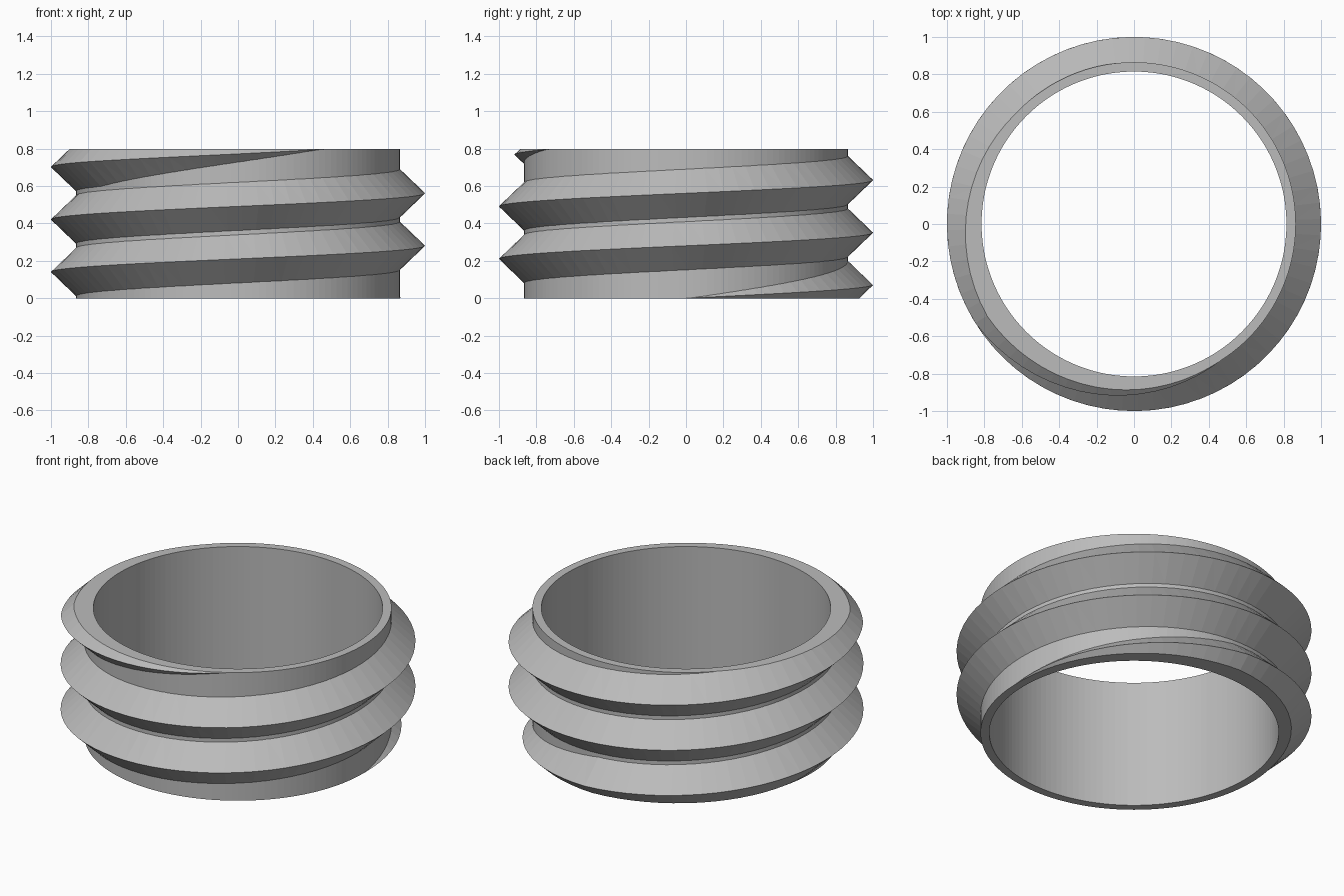
import bpy, bmesh, math

HEIGHT, PITCH = 0.797, 0.2807
BORE, CORE, CREST = 0.815, 0.865, 1.0
HALF_WIDTH = 0.132           # half the thread's base height
SIDES = 72
TURNS = HEIGHT / PITCH

old = bpy.data.objects.get("Cube")
if old:
    bpy.data.objects.remove(old, do_unlink=True)

grey = bpy.data.materials.new("plain grey")
grey.use_nodes = True
grey.diffuse_color = (0.5, 0.5, 0.5, 1)
grey.node_tree.nodes["Principled BSDF"].inputs["Base Color"].default_value = (0.5, 0.5, 0.5, 1)


def make_object(name, bm):
    bmesh.ops.recalc_face_normals(bm, faces=bm.faces)
    mesh = bpy.data.meshes.new(name)
    bm.to_mesh(mesh)
    bm.free()
    mesh.materials.append(grey)
    obj = bpy.data.objects.new(name, mesh)
    bpy.context.collection.objects.link(obj)
    return obj


def sweep(name, sections, closed):
    """Skin a list of (angle, [(radius, z), ...]) sections."""
    bm = bmesh.new()
    rings = [[bm.verts.new((r * math.cos(a), r * math.sin(a), z)) for r, z in pts]
             for a, pts in sections]
    pairs = list(zip(rings, rings[1:]))
    if closed:
        pairs.append((rings[-1], rings[0]))
    else:
        bm.faces.new(rings[0])
        bm.faces.new(rings[-1])
    n = len(rings[0])
    for p, q in pairs:
        for i in range(n):
            j = (i + 1) % n
            bm.faces.new((p[i], p[j], q[j], q[i]))
    if not closed:
        bmesh.ops.triangulate(bm, faces=bm.faces)
    return make_object(name, bm)


# Tube wall, taller than needed so both ends can be trimmed flat
tube = [(BORE, -0.2), (CORE, -0.2), (CORE, HEIGHT + 0.2), (BORE, HEIGHT + 0.2)]
ring = sweep("threaded_ring",
             [(2 * math.pi * i / (2 * SIDES), tube) for i in range(2 * SIDES)], True)

# Helical ridge that fades in and out over a quarter turn
sections = []
steps = round(TURNS * SIDES)
for i in range(steps + 1):
    turn = TURNS * i / steps
    fade = max(0.01, min(1, turn * 4, (TURNS - turn) * 4))
    z, w = turn * PITCH, HALF_WIDTH * fade
    root = CORE - 0.003
    tip = CORE + (CREST - CORE) * fade
    sections.append((2 * math.pi * turn,
                     [(root - 0.02, z - w), (root, z - w), (tip, z),
                      (root, z + w), (root - 0.02, z + w)]))
ridge = sweep("thread_ridge", sections, False)

# Block that trims the ends
bm = bmesh.new()
bmesh.ops.create_cube(bm, size=1)
for v in bm.verts:
    v.co = (v.co.x * 3, v.co.y * 3, (v.co.z + 0.5) * HEIGHT)
block = make_object("trim_block", bm)

# Join the ridge to the tube, then trim
for helper, operation in ((ridge, 'UNION'), (block, 'INTERSECT')):
    mod = ring.modifiers.new(operation.title(), 'BOOLEAN')
    mod.operation, mod.solver, mod.object = operation, 'EXACT', helper
bpy.context.view_layer.update()
graph = bpy.context.evaluated_depsgraph_get()
result = bpy.data.meshes.new_from_object(ring.evaluated_get(graph))
ring.modifiers.clear()
ring.data = result
result.materials.clear()
result.materials.append(grey)
for face in result.polygons:
    face.material_index = 0
for helper in (ridge, block):
    bpy.data.objects.remove(helper, do_unlink=True)
